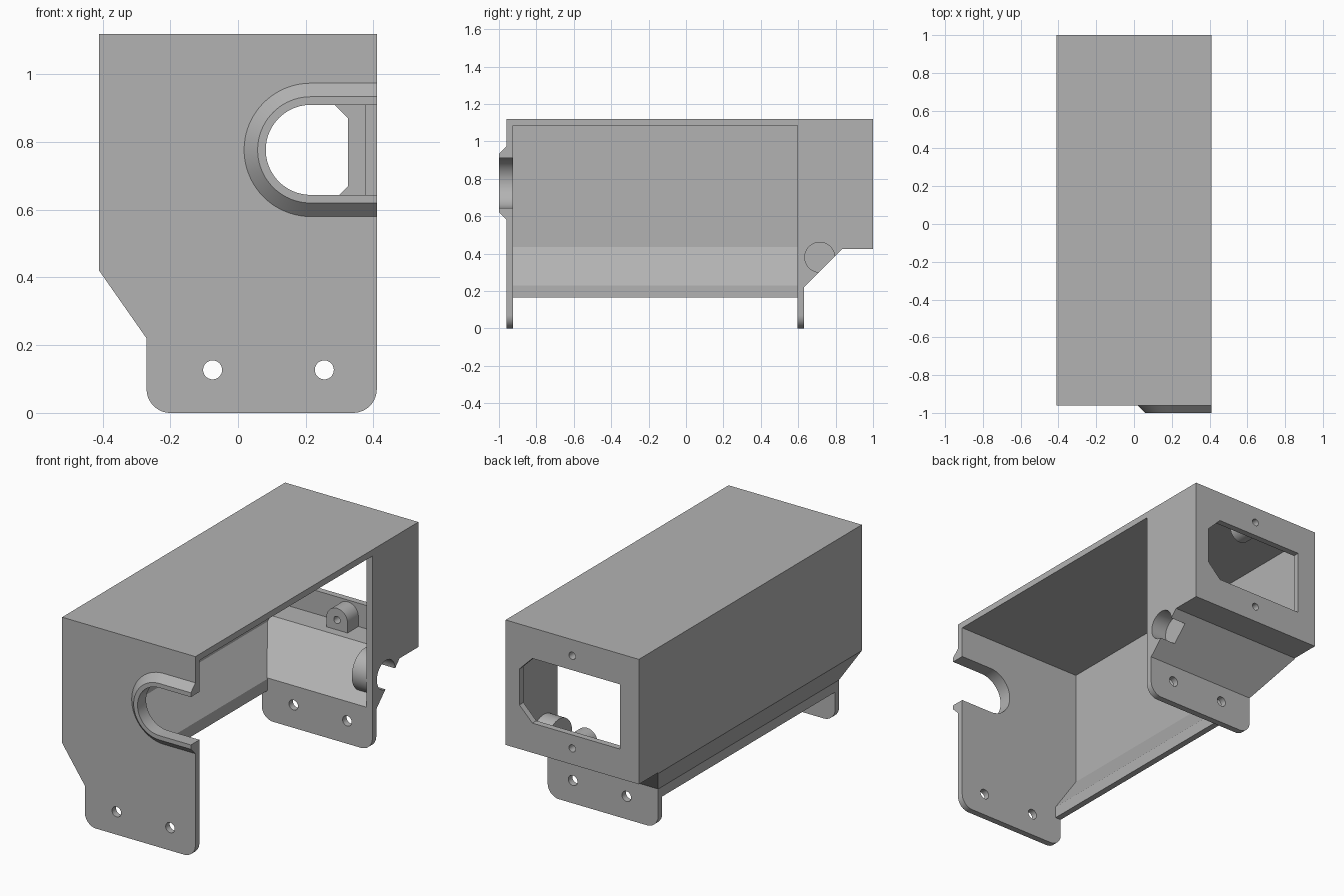
import bpy, bmesh
from math import cos, sin, pi, radians

cube = bpy.data.objects.get("Cube")
if cube:
    bpy.data.objects.remove(cube, do_unlink=True)

grey = bpy.data.materials.new("plain grey")
grey.use_nodes = True
grey.diffuse_color = (0.45, 0.45, 0.45, 1)
grey.node_tree.nodes["Principled BSDF"].inputs["Base Color"].default_value = grey.diffuse_color

T = 0.035                      # sheet thickness
W, TOP = 0.41, 1.12            # half width, roof height
FRONT, BACK, TAB = -0.96, 1.0, 0.595


def loft(name, loop_a, a, loop_b, b, axis):
    """Solid between two matching loops lying across the x or y axis."""
    def place(p, d):
        return (d, p[0], p[1]) if axis == "x" else (p[0], d, p[1])
    bm = bmesh.new()
    va = [bm.verts.new(place(p, a)) for p in loop_a]
    vb = [bm.verts.new(place(p, b)) for p in loop_b]
    bm.faces.new(va)
    bm.faces.new(vb[::-1])
    n = len(va)
    for i in range(n):
        j = (i + 1) % n
        bm.faces.new((va[j], va[i], vb[i], vb[j]))
    bmesh.ops.recalc_face_normals(bm, faces=bm.faces)
    mesh = bpy.data.meshes.new(name)
    bm.to_mesh(mesh)
    bm.free()
    mesh.materials.append(grey)
    obj = bpy.data.objects.new(name, mesh)
    bpy.context.collection.objects.link(obj)
    return obj


def prism(name, loop, a, b, axis):
    return loft(name, loop, a, loop, b, axis)


def arc(cx, cz, r, start, end, n=24):
    steps = [radians(start + (end - start) * i / n) for i in range(n + 1)]
    return [(cx + r * cos(t), cz + r * sin(t)) for t in steps]


def rod(name, c, r, a, b, axis):
    return prism(name, arc(*c, r, 0, 360, 48)[:-1], a, b, axis)


def combine(obj, other, operation):
    """Apply a boolean and discard the helper."""
    mod = obj.modifiers.new("combine", "BOOLEAN")
    mod.operation, mod.object, mod.solver = operation, other, "EXACT"
    bpy.context.view_layer.update()
    graph = bpy.context.evaluated_depsgraph_get()
    mesh = bpy.data.meshes.new_from_object(obj.evaluated_get(graph))
    obj.modifiers.clear()
    obj.data = mesh
    bpy.data.objects.remove(other, do_unlink=True)


# Outer volume: front outline crossed with side outline
R = 0.07
front_outline = [(-W, TOP), (-W, 0.42), (-0.27, 0.22)]
front_outline += arc(-0.27 + R, R, R, 180, 270, 12) + arc(W - R, R, R, 270, 360, 12) + [(W, TOP)]
side_outline = [(FRONT, 0), (FRONT + T, 0), (FRONT + T, 0.165), (TAB, 0.165), (TAB, 0),
                (TAB + T, 0), (TAB + T, 0.22), (0.835, 0.425), (BACK, 0.425),
                (BACK, TOP), (FRONT, TOP)]
shell = prism("housing_shell", front_outline, FRONT, BACK, "y")
combine(shell, prism("side_form", side_outline, -0.6, 0.6, "x"), "INTERSECT")

# Cavity, leaving material for the screw bosses and the round side pocket
inner_front = [(-W + T, TOP - T), (-W + T, 0.435), (-0.27 + T, 0.23), (-0.27 + T, -0.1),
               (W - T, -0.1), (W - T, TOP - T)]
inner_side = [(FRONT + T, -0.2), (TAB, -0.2), (TAB, 0.235), (0.82, 0.46),
              (BACK - T, 0.46), (BACK - T, 1.3), (FRONT + T, 1.3)]
cavity = prism("cavity", inner_front, -1.2, 1.2, "y")
combine(cavity, prism("cavity_side", inner_side, -0.6, 0.6, "x"), "INTERSECT")
pocket = (0.715, 0.38)
combine(cavity, rod("pocket_bump", pocket, 0.115, 0.28, 0.6, "x"), "DIFFERENCE")
BOSS = 0.065
low_boss = arc(0, 0.515, BOSS, 0, 180) + [(-BOSS, 0.4), (BOSS, 0.4)]
high_boss = arc(0, 1.03, BOSS, 180, 360) + [(BOSS, 1.2), (-BOSS, 1.2)]
for loop in (low_boss, high_boss):
    combine(cavity, prism("boss", loop, 0.87, 1.1, "y"), "DIFFERENCE")
combine(shell, cavity, "DIFFERENCE")

# Open side
opening = [(FRONT + T, -0.3), (TAB, -0.3), (TAB, TOP - T), (FRONT + T, TOP - T)]
combine(shell, prism("side_opening", opening, 0.3, 0.6, "x"), "DIFFERENCE")
combine(shell, rod("pocket_cut", pocket, 0.08, 0.315, 0.6, "x"), "DIFFERENCE")


# Bevelled collar around the front slot, then the slot itself
def slot(r, end):
    return [(end, 0.777 + r)] + arc(0.215, 0.777, r, 90, 270, 40) + [(end, 0.777 - r)]


collar = loft("collar", slot(0.217, W), FRONT + 0.02, slot(0.157, W), -1.0, "y")
combine(shell, collar, "UNION")
combine(shell, prism("slot_cut", slot(0.133, 0.6), -1.2, -0.8, "y"), "DIFFERENCE")

# Back window with two clipped corners
window = [(-0.295, 0.59), (0.245, 0.59), (0.325, 0.67), (0.325, 0.87), (0.245, 0.95), (-0.295, 0.95)]
combine(shell, prism("window_cut", window, 0.9, 1.2, "y"), "DIFFERENCE")

# Screw holes in the back face and mounting holes in both tabs
for z in (0.515, 1.03):
    combine(shell, rod("screw_cut", (0, z), 0.02, 0.8, 1.2, "y"), "DIFFERENCE")
for x in (-0.075, 0.255):
    combine(shell, rod("mount_cut", (x, 0.127), 0.028, -1.2, 1.2, "y"), "DIFFERENCE")

# Smooth the round parts only
bpy.ops.object.select_all(action="DESELECT")
shell.select_set(True)
bpy.context.view_layer.objects.active = shell
bpy.ops.object.shade_smooth_by_angle(angle=radians(25))
